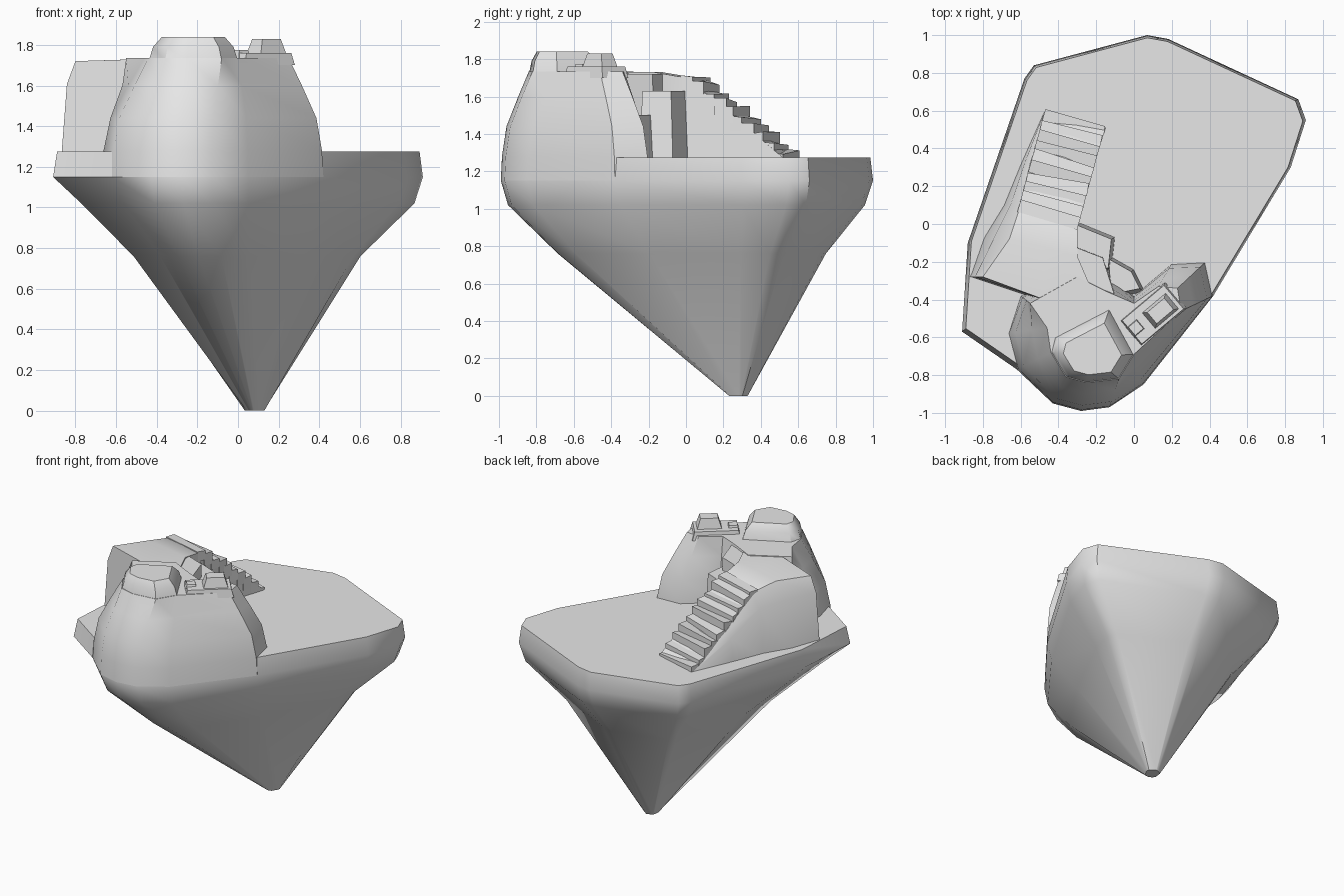
import bpy
import bmesh
import math
import random
from mathutils import Matrix, Vector

random.seed(4)
cube = bpy.data.objects.get("Cube")
if cube:
    bpy.data.objects.remove(cube)

stone = bpy.data.materials.new("stone_grey")
stone.use_nodes = True
stone.diffuse_color = (0.8, 0.8, 0.8, 1)
stone.node_tree.nodes["Principled BSDF"].inputs["Base Color"].default_value = (0.8, 0.8, 0.8, 1)


def finish(name, bm, angle):
    """Turn a bmesh into a named stone object, smooth below the given angle."""
    bmesh.ops.recalc_face_normals(bm, faces=bm.faces)
    mesh = bpy.data.meshes.new(name)
    bm.to_mesh(mesh)
    bm.free()
    mesh.materials.append(stone)
    obj = bpy.data.objects.new(name, mesh)
    bpy.context.collection.objects.link(obj)
    bpy.ops.object.select_all(action='DESELECT')
    obj.select_set(True)
    bpy.context.view_layer.objects.active = obj
    if angle:
        bpy.ops.object.shade_smooth_by_angle(angle=math.radians(angle))
    return obj


def loft(name, rings, angle=0):
    """Skin a stack of closed rings and cap both ends."""
    bm = bmesh.new()
    loops = [[bm.verts.new(p) for p in ring] for ring in rings]
    count = len(loops[0])
    for low, high in zip(loops, loops[1:]):
        for i in range(count):
            j = (i + 1) % count
            bm.faces.new((low[i], low[j], high[j], high[i]))
    bm.faces.new(loops[0])
    bm.faces.new(loops[-1])
    return finish(name, bm, angle)


def rock(name, base, low, high, taper):
    """Flat-sided rock that narrows towards its own centre."""
    centre = sum((Vector(p) for p in base), Vector((0, 0))) / len(base)
    top = [centre.lerp(Vector(p), taper) for p in base]
    return loft(name, [[(*p, low) for p in base], [(*p, high) for p in top]])


# Island: rim outline, with how far each corner draws in on the two rings below
rim = [(0.07, 1.0, .94, .65), (0.18, 0.98, .94, .65), (0.87, 0.66, .95, .64),
       (0.91, 0.55, .95, .63), (0.83, 0.3, .95, .65), (0.42, -0.38, .96, .72),
       (0.05, -0.85, .97, .77), (-0.13, -0.97, .97, .77), (-0.28, -0.99, .97, .76),
       (-0.43, -0.95, .96, .74), (-0.62, -0.77, .92, .66), (-0.91, -0.57, .86, .6),
       (-0.88, -0.1, .88, .6), (-0.58, 0.77, .92, .63), (-0.53, 0.84, .93, .64)]
tip = Vector((0.08, 0.28))


def rim_ring(z, scale):
    return [(*tip.lerp(Vector(p[:2]), scale(p)), z) for p in rim]


foot = [(*(tip + (Vector(p[:2]) - tip).normalized() * 0.05), 0) for p in rim]
loft("island", [foot,
                rim_ring(0.76, lambda p: p[3]),
                rim_ring(1.02, lambda p: p[2]),
                rim_ring(1.15, lambda p: 1),
                rim_ring(1.275, lambda p: 0.98)], 40)

# Curved cliff along the front rim: base and top outlines, joined by a bulging middle
cliff = [(0.42, -0.38, 0.25, -0.46), (0.05, -0.85, 0.0, -0.69),
         (-0.13, -0.97, -0.08, -0.82), (-0.28, -0.99, -0.25, -0.84),
         (-0.43, -0.95, -0.36, -0.81), (-0.62, -0.77, -0.44, -0.68),
         (-0.67, -0.58, -0.46, -0.55), (-0.6, -0.38, -0.55, -0.42),
         (-0.3, -0.25, -0.3, -0.28), (-0.12, -0.28, -0.14, -0.36),
         (0.0, -0.38, 0.0, -0.42), (0.2, -0.21, 0.13, -0.33),
         (0.38, -0.2, 0.23, -0.34)]


def cliff_ring(z, blend):
    return [(*Vector(p[:2]).lerp(Vector(p[2:]), blend), z) for p in cliff]


loft("front_cliff", [cliff_ring(1.15, 0), cliff_ring(1.28, 0.04), cliff_ring(1.44, 0.2),
                     cliff_ring(1.6, 0.62), cliff_ring(1.735, 1)], 40)

# Peak on the cliff
peak = [(0.0, -0.69), (-0.08, -0.82), (-0.25, -0.84), (-0.36, -0.81),
        (-0.44, -0.68), (-0.42, -0.6), (-0.13, -0.45)]
crown = Vector((-0.22, -0.7))
loft("peak", [[(*crown.lerp(Vector(p), s), z) for p in peak]
              for z, s in ((1.72, 1), (1.79, 0.9), (1.84, 0.7))], 40)


# Lookout ledge and knob on the right arm of the cliff
def turned_box(centre, half_x, half_y, turn):
    spin = Matrix.Rotation(math.radians(turn), 2)
    return [Vector(centre) + spin @ Vector((sx * half_x, sy * half_y))
            for sx, sy in ((-1, -1), (1, -1), (1, 1), (-1, 1))]


rock("knob_ledge", turned_box((0.1, -0.48), 0.16, 0.09, 40), 1.7, 1.76, 0.9)
rock("knob", turned_box((0.14, -0.46), 0.09, 0.06, 40), 1.73, 1.83, 0.65)
rock("small_knob", turned_box((0.01, -0.55), 0.04, 0.04, 40), 1.73, 1.775, 0.7)

# Ridge sloping from the cliff to the plateau:
# base left x, top left x, right x, left y, right y, height
sections = [(-0.87, -0.8, -0.15, -0.28, -0.52, 1.73),
            (-0.8, -0.66, -0.3, -0.08, -0.17, 1.73),
            (-0.69, -0.6, -0.3, 0.1, 0.0, 1.7),
            (-0.6, -0.55, -0.23, 0.32, 0.25, 1.5),
            (-0.48, -0.46, -0.15, 0.6, 0.51, 1.28)]
ridge = []
for base_x, top_x, right_x, left_y, right_y, z in sections:
    floor = 1.24
    ridge.append([(base_x, left_y, floor),
                  (base_x * 0.6 + top_x * 0.4, left_y, floor + (z - floor) * 0.75),
                  (top_x, left_y, z - 0.01),
                  ((top_x + right_x) / 2, (left_y + right_y) / 2, z),
                  (right_x, right_y, z),
                  (right_x, right_y, floor)])
loft("ridge", ridge, 40)

# Rough stone steps down the ridge
steps = 10
for i in range(steps):
    t = i / (steps - 1)
    x, y, z = Vector((-0.45, 0.05, 1.71)).lerp(Vector((-0.32, 0.53, 1.3)), t)
    slab = turned_box((x, y), 0.165, 0.034, -14 + random.uniform(-5, 5))
    bm = bmesh.new()
    low = [bm.verts.new((p.x, p.y, z - 0.07)) for p in slab]
    high = [bm.verts.new((p.x, p.y, z + random.uniform(-0.01, 0.025))) for p in slab]
    for j in range(4):
        k = (j + 1) % 4
        bm.faces.new((low[j], low[k], high[k], high[j]))
    bm.faces.new(low)
    bm.faces.new(high)
    finish("step_%d" % (i + 1), bm, 0)

# Rocks filling the corner between the ridge and the cliff
rock("corner_rock", [(-0.32, 0.02), (-0.1, -0.07), (-0.12, -0.25), (-0.38, -0.25)], 1.24, 1.63, 0.85)
rock("tall_rock", [(-0.34, -0.1), (-0.16, -0.17), (-0.08, -0.42), (-0.4, -0.5)], 1.24, 1.72, 0.93)
rock("low_rock", [(-0.16, -0.15), (0.0, -0.24), (0.06, -0.36), (-0.14, -0.4)], 1.24, 1.5, 0.75)
